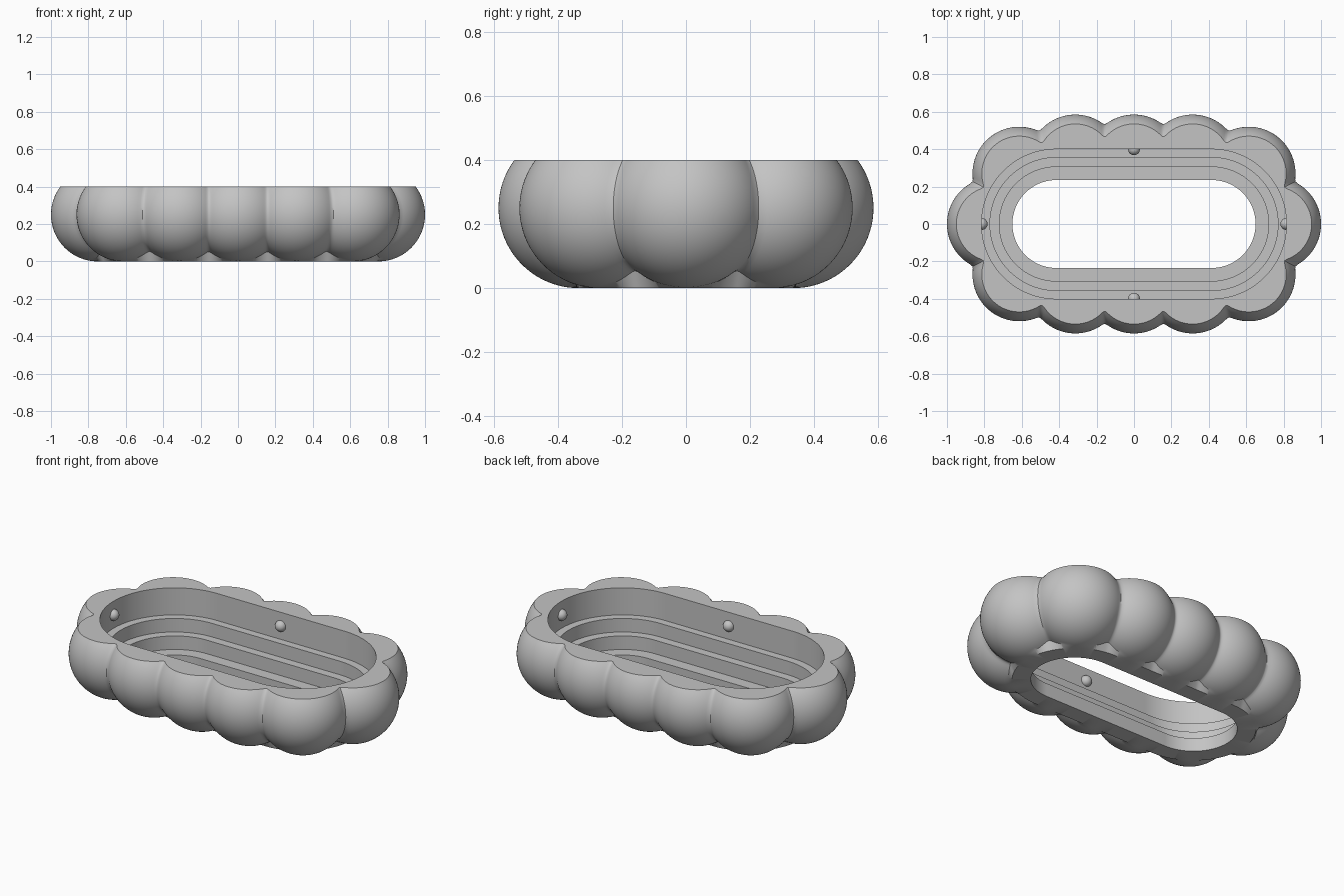
import bpy, bmesh
from math import sin, cos, pi, sqrt, exp, log
from mathutils import Vector

cube = bpy.data.objects.get("Cube")
if cube:
    bpy.data.objects.remove(cube)

HALF, SPINE, LOBE = 0.415, 0.335, 0.25   # straight half length, spine radius, lobe radius
TOP, COUNT, RINGS, STEPS = 0.4, 12, 480, 28
PERIMETER = 4 * HALF + 2 * pi * SPINE

grey = bpy.data.materials.new("plain_grey")
grey.use_nodes = True
colour = (0.55, 0.55, 0.55, 1)
grey.diffuse_color = colour
grey.node_tree.nodes["Principled BSDF"].inputs["Base Color"].default_value = colour


def spine_point(s):
    """Centre and outward direction of the rounded slot at arc length s."""
    s %= PERIMETER
    arc = pi * SPINE
    if s < HALF:
        return Vector((s, 0, 0)), Vector((0, 1, 0))
    s -= HALF
    if s < arc:
        a = s / SPINE
        return Vector((HALF, 0, 0)), Vector((sin(a), cos(a), 0))
    s -= arc
    if s < 2 * HALF:
        return Vector((HALF - s, 0, 0)), Vector((0, -1, 0))
    s -= 2 * HALF
    if s < arc:
        a = s / SPINE
        return Vector((-HALF, 0, 0)), Vector((-sin(a), -cos(a), 0))
    return Vector((s - arc - HALF, 0, 0)), Vector((0, 1, 0))


# Equal lobes along the spine
lobes = []
for i in range(COUNT):
    c, n = spine_point(i * PERIMETER / COUNT)
    lobes.append(c + n * SPINE + Vector((0, 0, LOBE)))


def reach(p, d):
    """Softly blended distance from the spine to the lobes and the foot."""
    hits = []
    for c in lobes:
        m = c - p
        b = m.dot(d)
        disc = b * b - m.length_squared + LOBE ** 2
        if disc > 0:
            hits.append(b + sqrt(disc))
    if d.z < 0:
        flat = max(sqrt(max(0, 1 - d.z ** 2)), 1e-6)
        hits.append(min(0.012 / flat, LOBE / -d.z))
    k = 0.007
    top = max(hits)
    return top + k * log(sum(exp((h - top) / k) for h in hits))


def section(s):
    """Closed cross-section: lobed outside, flat rim, stepped inside."""
    c, n = spine_point(s)
    p = c + n * SPINE + Vector((0, 0, LOBE))

    def outer(a):
        d = n * cos(a) + Vector((0, 0, sin(a)))
        return p + d * reach(p, d)

    low, high = 0.2, 1.4
    for _ in range(25):
        mid = (low + high) / 2
        if outer(mid).z > TOP:
            high = mid
        else:
            low = mid
    pts = []
    for j in range(STEPS + 1):
        q = outer(-pi / 2 + (low + pi / 2) * j / STEPS)
        q.z = max(q.z, 0)
        pts.append(q)
    pts[-1].z = TOP
    inside = [(0.4, TOP), (0.4, 0.24), (0.355, 0.24), (0.355, 0.16),
              (0.305, 0.16), (0.305, 0.08), (0.235, 0.08), (0.235, 0)]
    return pts + [c + n * r + Vector((0, 0, z)) for r, z in inside]


def finish(name, bm):
    bmesh.ops.recalc_face_normals(bm, faces=bm.faces)
    mesh = bpy.data.meshes.new(name)
    bm.to_mesh(mesh)
    bm.free()
    mesh.materials.append(grey)
    ob = bpy.data.objects.new(name, mesh)
    bpy.context.collection.objects.link(ob)
    bpy.ops.object.select_all(action="DESELECT")
    ob.select_set(True)
    bpy.context.view_layer.objects.active = ob
    bpy.ops.object.shade_smooth_by_angle(angle=0.6)


# Scalloped body lofted around the spine
bm = bmesh.new()
rings = [[bm.verts.new(v) for v in section(i * PERIMETER / RINGS)] for i in range(RINGS)]
for i, ring in enumerate(rings):
    after = rings[(i + 1) % RINGS]
    for j in range(len(ring)):
        k = (j + 1) % len(ring)
        bm.faces.new((ring[j], ring[k], after[k], after[j]))
finish("scalloped_body", bm)

# Locating pegs on the inner wall
for name, x, y in (("back_peg", 0, 0.4), ("front_peg", 0, -0.4),
                   ("left_peg", 0.815, 0), ("right_peg", -0.815, 0)):
    bm = bmesh.new()
    bmesh.ops.create_uvsphere(bm, u_segments=32, v_segments=16, radius=0.032)
    bmesh.ops.translate(bm, verts=bm.verts, vec=(x, y, 0.32))
    finish(name, bm)
